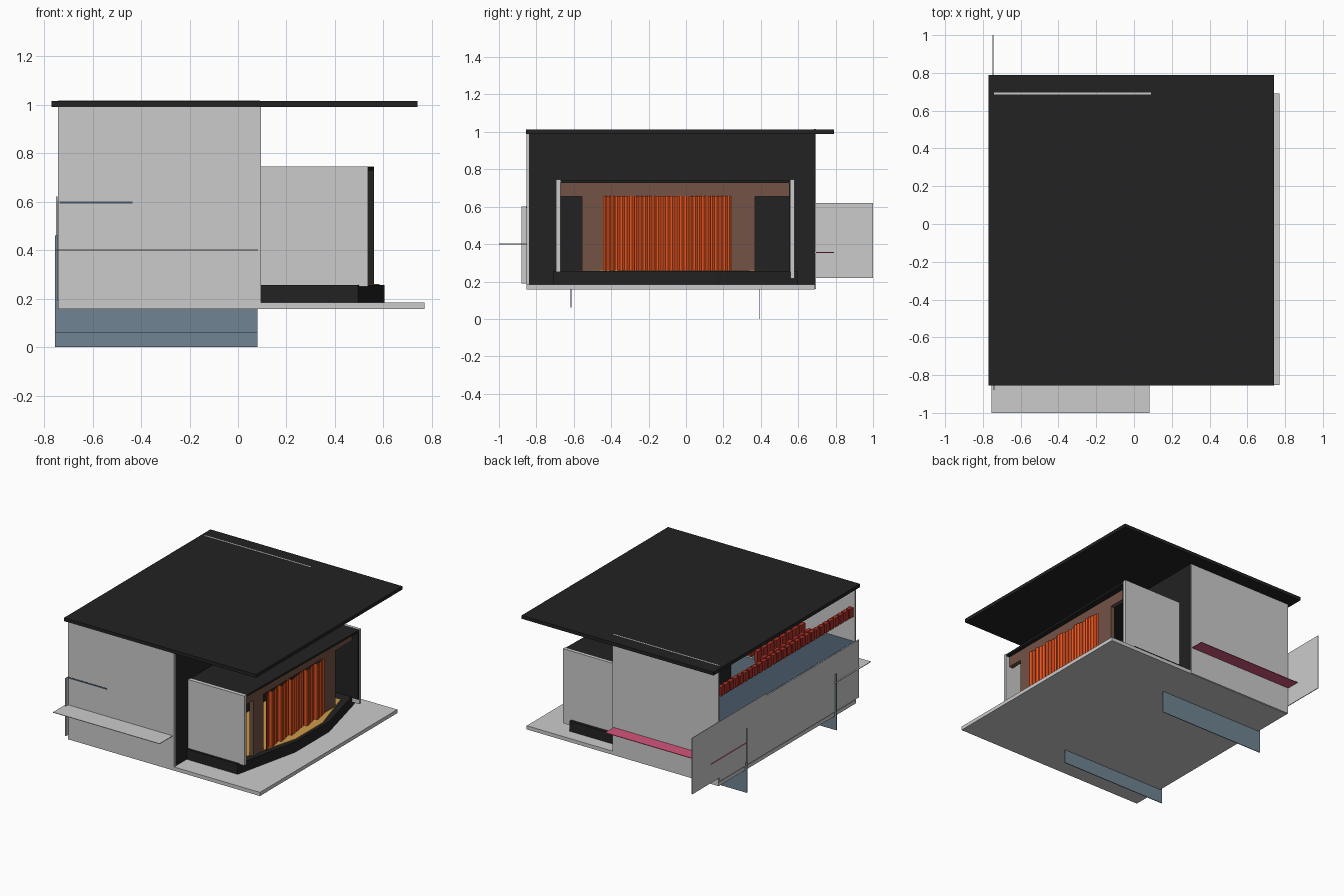
import bpy, bmesh, math

if "Cube" in bpy.data.objects:
    bpy.data.objects.remove(bpy.data.objects["Cube"])

def mat(name, r, g, b):
    m = bpy.data.materials.new(name)
    m.diffuse_color = (r, g, b, 1)
    m.use_nodes = True
    m.node_tree.nodes["Principled BSDF"].inputs["Base Color"].default_value = m.diffuse_color
    return m

BLACK = mat("black", .016, .016, .016)
BROWN = mat("brown", .17, .085, .06)
ORANGE = mat("orange", .76, .085, .014)
GOLD = mat("gold", .62, .33, .07)
BLUE = mat("slate_blue", .16, .23, .29)
LOFT = mat("loft_blue", .065, .1, .14)
RED = mat("red", .4, .03, .02)
PINK = mat("pink", .65, .09, .2)

def finish(name, bm, m=None):
    bmesh.ops.recalc_face_normals(bm, faces=bm.faces)
    me = bpy.data.meshes.new(name)
    bm.to_mesh(me)
    bm.free()
    if m:
        me.materials.append(m)
    ob = bpy.data.objects.new(name, me)
    bpy.context.collection.objects.link(ob)
    return ob

def add_box(bm, x0, x1, y0, y1, z0, z1):
    v = bmesh.ops.create_cube(bm, size=1)["verts"]
    for p in v:
        p.co = (x1 if p.co.x > 0 else x0, y1 if p.co.y > 0 else y0, z1 if p.co.z > 0 else z0)

def boxes(name, dims, m=None):
    bm = bmesh.new()
    for d in dims:
        add_box(bm, *d)
    return finish(name, bm, m)

def prism(name, pts, z0, z1, m=None):
    bm = bmesh.new()
    f = bm.faces.new([bm.verts.new((x, y, z0)) for x, y in pts])
    ext = bmesh.ops.extrude_face_region(bm, geom=[f])["geom"]
    for v in ext:
        if isinstance(v, bmesh.types.BMVert):
            v.co.z = z1
    return finish(name, bm, m)

def drape(name, pts, z0, z1, m):
    bm = bmesh.new()
    rows = [[bm.verts.new((x, y, z)) for x, y in pts] for z in (z0, z1)]
    for i in range(len(pts) - 1):
        bm.faces.new((rows[0][i], rows[0][i + 1], rows[1][i + 1], rows[1][i]))
    return finish(name, bm, m)

# main shell: floor slab, roof, walls
boxes("base_slab", [(-.74, .77, -.853, .69, .157, .183)])
boxes("roof", [(-.77, .74, -.855, .79, .99, 1.014)], BLACK)
boxes("front_wall", [(-.742, .095, -.853, -.84, .16, .995)])
boxes("back_wall", [(-.742, .09, .685, .695, .16, 1.016)])
boxes("stage_house_wall", [(.075, .094, -.845, .689, .183, .99)], BLACK)
boxes("left_wall", [(-.745, -.738, -.88, .69, .19, .6)])
boxes("left_outer_panel", [(-.75, -.745, .16, 1.0, .22, .62)])

# thin crossing panels around the shell
boxes("front_canopy", [(-.755, .083, -1.0, -.6, .398, .402)])
boxes("back_canopy", [(-.755, .083, .39, .79, .353, .357)], PINK)
boxes("front_fin", [(-.755, .08, -.618, -.613, .06, .46)], BLUE)
boxes("back_fin", [(-.755, .08, .389, .394, 0, .457)], BLUE)

# loft with red seats and rail drapery, seen through the open left side
boxes("loft_floor", [(-.737, -.435, -.856, .684, .592, .601)], LOFT)
boxes("loft_seats", [(-.5 + r * .05, -.475 + r * .05, -.7 + i * .07, -.65 + i * .07,
                      .6 + r * .03, .68 + r * .03) for r in range(3) for i in range(8)], RED)
n = 28
boxes("loft_rail_folds", [(-.735, -.705, -.83 + i * 1.5 / n, -.79 + i * 1.5 / n, .78, .845)
                          for i in range(n)], RED)
boxes("loft_rail", [(-.715, -.7, -.84, .685, .785, .82)], RED)

# stage apron with angled front and wooden floor
CY = -.055
apron = [(.09, -.71), (.495, -.71), (.605, -.22), (.605, .16), (.495, .6), (.09, .6)]
prism("stage_apron", apron, .183, .256, BLACK)
prism("stage_floor", [(.09 + (x - .09) * .96, CY + (y - CY) * .8) for x, y in apron],
      .25, .26, GOLD)

# stage box
boxes("stage_side_wall_front", [(.09, .537, -.695, -.672, .25, .745)])
boxes("stage_side_wall_back", [(.09, .562, .56, .58, .215, .745)])
boxes("stage_side_liner", [(.09, .56, .55, .56, .25, .742)], BLACK)
prism("stage_ceiling", [(.09, -.673), (.535, -.673), (.56, .56), (.09, .56)], .728, .742, BLACK)

# brown proscenium frame
boxes("proscenium_frame", [(.48, .51, -.672, .55, .655, .73),
                           (.48, .51, -.555, -.44, .256, .655),
                           (.48, .51, .24, .37, .256, .655)], BROWN)

# pleated orange curtain made of staggered panels
edges = [-.445, -.38, -.275, -.16, .015, .13, .245]
pts = []
for a, b in zip(edges, edges[1:]):
    k = 2 * max(3, round((b - a) / .024))
    for i in range(k + 1):
        t = i / k
        pts.append((.535 - .025 * t + (.003 if i % 2 else -.003), a + (b - a) * t))
drape("stage_curtain", pts, .258, .657, ORANGE)
